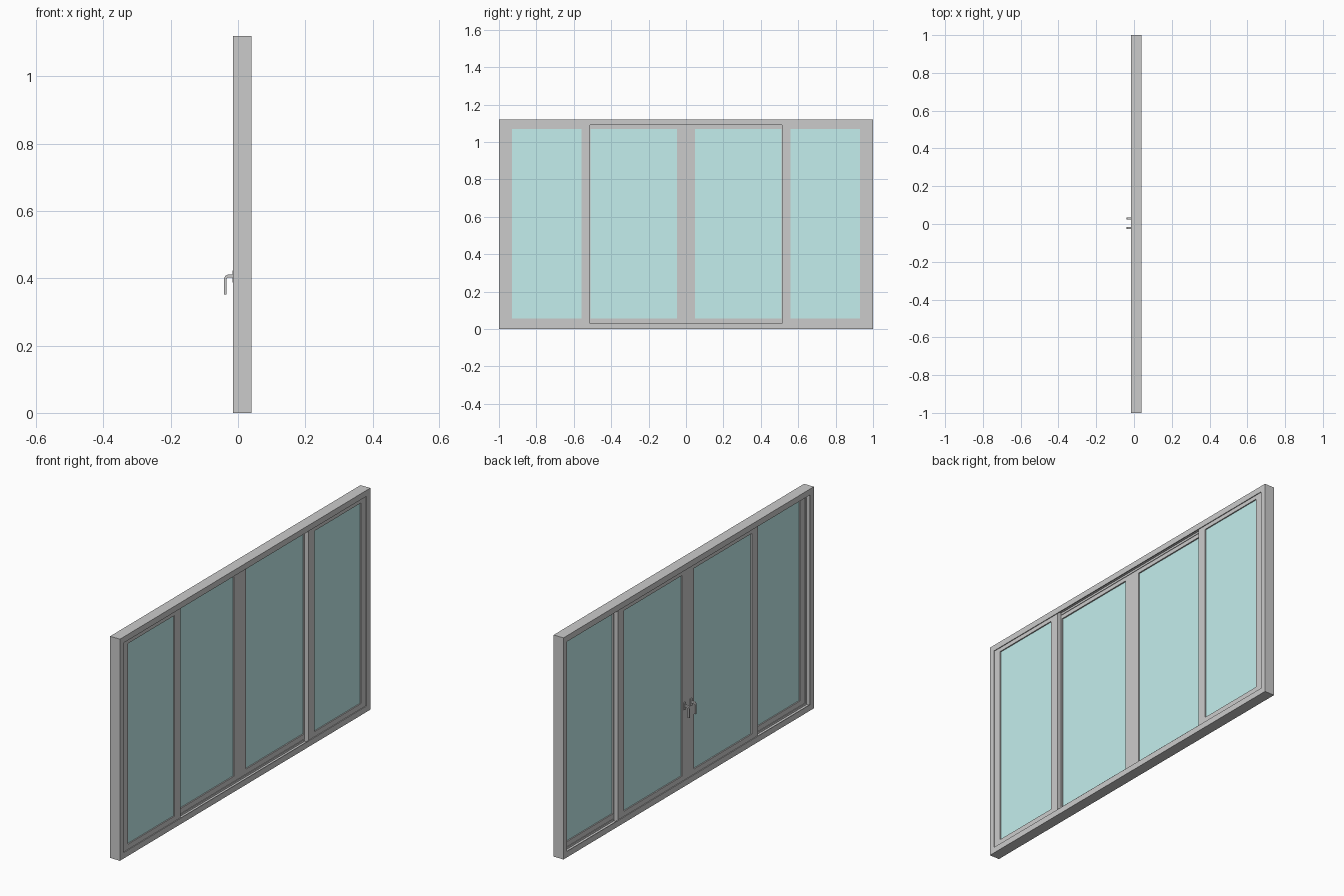
import bpy, bmesh

if "Cube" in bpy.data.objects:
    bpy.data.objects.remove(bpy.data.objects["Cube"])

H = 1.12
glass_mat = bpy.data.materials.new("glass_teal")
glass_mat.diffuse_color = (0.55, 0.86, 0.85, 1)
glass_mat.use_nodes = True
glass_mat.node_tree.nodes["Principled BSDF"].inputs["Base Color"].default_value = glass_mat.diffuse_color


def add_mesh(name, bm):
    bmesh.ops.recalc_face_normals(bm, faces=bm.faces[:])
    me = bpy.data.meshes.new(name)
    bm.to_mesh(me)
    bm.free()
    ob = bpy.data.objects.new(name, me)
    bpy.context.collection.objects.link(ob)
    return ob


def ring(name, y0, y1, z0, z1, profile):
    """Mitred rectangular frame; profile points are (x, inset in y, inset in z)."""
    bm = bmesh.new()
    loops = []
    for cy, cz in ((0, 0), (1, 0), (1, 1), (0, 1)):
        loops.append([bm.verts.new((x, y1 - iy if cy else y0 + iy,
                                    z1 - iz if cz else z0 + iz))
                      for x, iy, iz in profile])
    n = len(profile)
    for i in range(4):
        a, b = loops[i], loops[(i + 1) % 4]
        for j in range(n):
            k = (j + 1) % n
            bm.faces.new((a[j], a[k], b[k], b[j]))
    return add_mesh(name, bm)


def box(name, lo, hi):
    bm = bmesh.new()
    bmesh.ops.create_cube(bm, size=1)
    for v in bm.verts:
        v.co = [lo[i] if v.co[i] < 0 else hi[i] for i in range(3)]
    return add_mesh(name, bm)


# Outer frame: two sliding channels separated by thin lips
LIP, BED = 0.03, 0.02
steps = [(-0.015, LIP), (-0.011, LIP), (-0.011, BED), (0.0115, BED),
         (0.0115, LIP), (0.0145, LIP), (0.0145, BED), (0.036, BED),
         (0.036, LIP), (0.04, LIP)]
ring("outer_frame", -1, 1, 0, H,
     [(-0.015, 0, 0)] + [(x, d, d) for x, d in steps] + [(0.04, 0, 0)])


# Sash: mitred border around a thin pane
def sash(name, y0, y1, g0, g1, x0, x1):
    z0, z1, gz0, gz1 = BED, H - BED, 0.056, 1.07
    bm = bmesh.new()
    cs = [(y0, z0, g0, gz0), (y1, z0, g1, gz0), (y1, z1, g1, gz1), (y0, z1, g0, gz1)]
    loops = [[bm.verts.new(p) for p in ((x0, y, z), (x0, gy, gz), (x1, gy, gz), (x1, y, z))]
             for y, z, gy, gz in cs]
    for i in range(4):
        a, b = loops[i], loops[(i + 1) % 4]
        for j in range(4):
            k = (j + 1) % 4
            bm.faces.new((a[j], a[k], b[k], b[j]))
    add_mesh(name + "_sash", bm)
    xc = (x0 + x1) / 2
    pane = box(name + "_glass", (xc - 0.005, g0 - 0.004, gz0 - 0.004),
               (xc + 0.005, g1 + 0.004, gz1 + 0.004))
    pane.data.materials.append(glass_mat)


sash("left_fixed", -0.98, -0.512, -0.93, -0.56, 0.0145, 0.036)
sash("right_fixed", 0.512, 0.98, 0.56, 0.93, 0.0145, 0.036)
sash("left_sliding", -0.56, 0, -0.51, -0.048, -0.011, 0.0115)
sash("right_sliding", 0, 0.56, 0.048, 0.51, -0.011, 0.0115)


# Handles: base plate with a bent lever pointing down
def handle(name, y):
    box(name + "_plate", (-0.016, y - 0.007, 0.387), (-0.010, y + 0.007, 0.423))
    outer = [(-0.014, 0.411), (-0.030, 0.411), (-0.037, 0.408), (-0.041, 0.400), (-0.041, 0.352)]
    inner = [(-0.014, 0.403), (-0.029, 0.403), (-0.032, 0.401), (-0.034, 0.397), (-0.034, 0.352)]
    bm = bmesh.new()
    rows = [[bm.verts.new((p[0], y + s * 0.005, p[1])) for p, s in
             ((o, -1), (o, 1), (i, 1), (i, -1))] for o, i in zip(outer, inner)]
    for a, b in zip(rows, rows[1:]):
        for j in range(4):
            k = (j + 1) % 4
            bm.faces.new((a[j], a[k], b[k], b[j]))
    bm.faces.new(rows[0])
    bm.faces.new(rows[-1])
    add_mesh(name + "_lever", bm)


handle("left_handle", -0.022)
handle("right_handle", 0.03)
